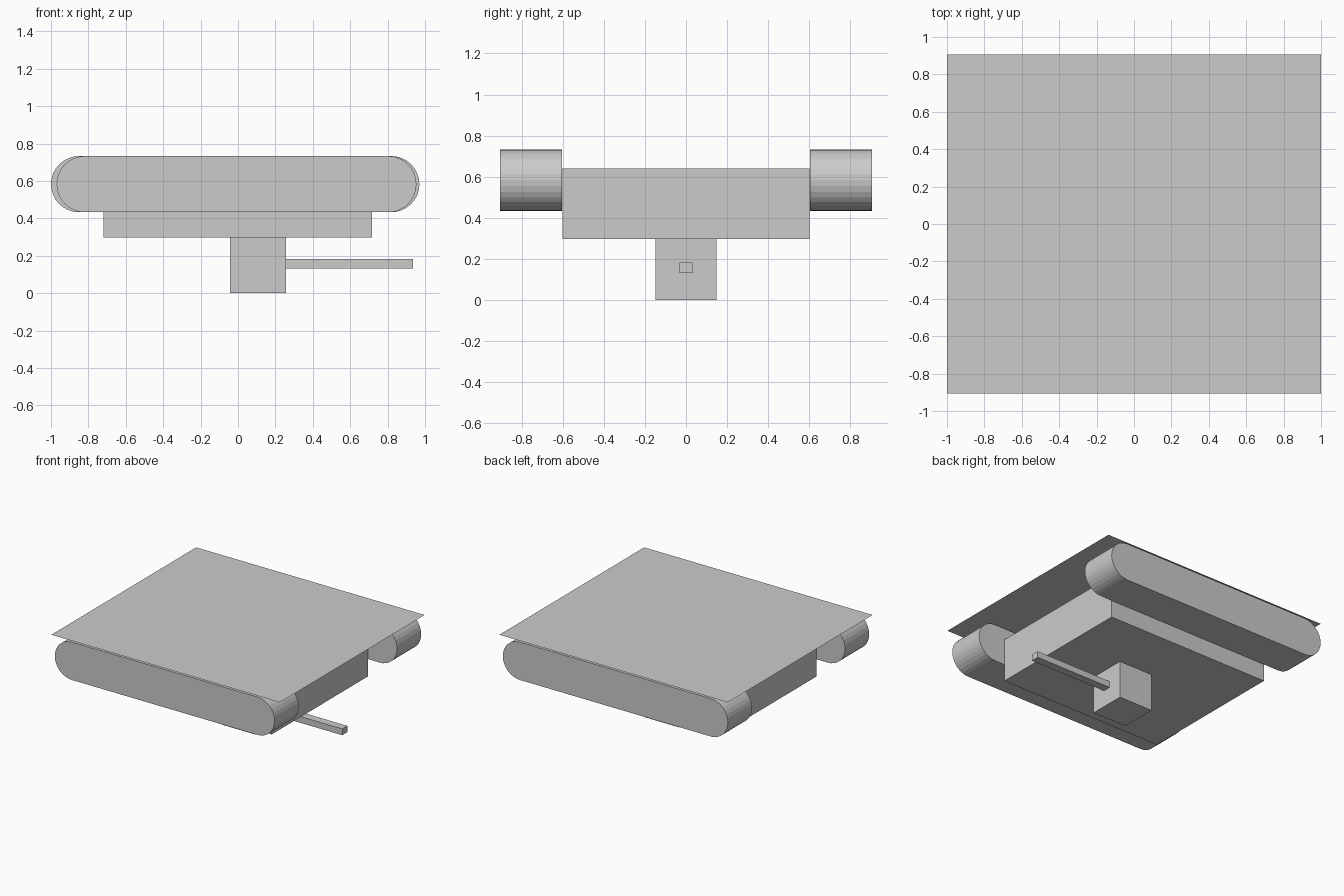
import bpy, math

if "Cube" in bpy.data.objects:
    bpy.data.objects.remove(bpy.data.objects["Cube"])


def box(name, x, y, z):
    """Box from (min, max) ranges on each axis."""
    mid = [(a + b) / 2 for a, b in (x, y, z)]
    bpy.ops.mesh.primitive_cube_add(size=1, location=mid)
    o = bpy.context.object
    o.name = name
    o.scale = [b - a for a, b in (x, y, z)]
    bpy.ops.object.transform_apply(location=False, rotation=False, scale=True)
    return o


def wheel(name, x, y):
    """Faceted roller lying along y."""
    bpy.ops.mesh.primitive_cylinder_add(
        vertices=32, radius=R, depth=y[1] - y[0],
        location=(x, (y[0] + y[1]) / 2, TRACK_Z), rotation=(math.pi / 2, 0, 0))
    bpy.context.object.name = name


R, TRACK_Z = 0.15, 0.583

# Flat ground sheet above the upturned vehicle
bpy.ops.mesh.primitive_plane_add(size=1, location=(0, 0, 0.743))
sheet = bpy.context.object
sheet.name = "ground_sheet"
sheet.scale = (2, 1.81, 1)
bpy.ops.object.transform_apply(location=False, rotation=False, scale=True)

# Hull, turret and gun barrel
box("hull", (-0.72, 0.716), (-0.602, 0.602), (0.297, 0.64))
box("turret", (-0.042, 0.257), (-0.148, 0.148), (0.0, 0.297))
box("gun_barrel", (0.25, 0.935), (-0.032, 0.032), (0.132, 0.182))

# Tracks: a slab between two end rollers, slightly different length per side
for side, y, x0, x1 in (("front", (-0.905, -0.603), -0.82, 0.804),
                        ("back", (0.603, 0.905), -0.85, 0.82)):
    box(side + "_track", (x0, x1), y, (TRACK_Z - R, TRACK_Z + R))
    wheel(side + "_track_left_roller", x0, y)
    wheel(side + "_track_right_roller", x1, y)
